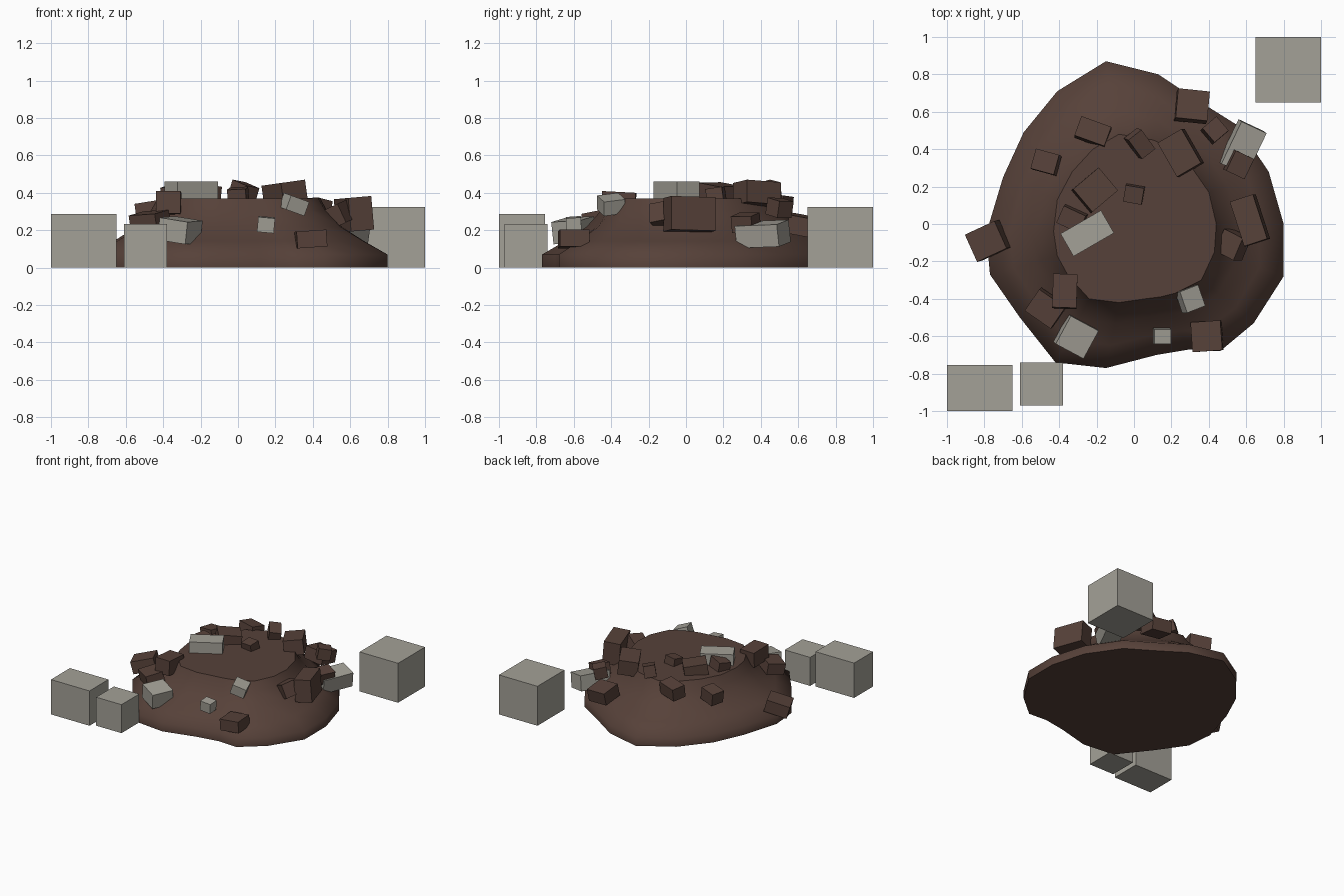
import bpy
import bmesh
import math
from mathutils import Euler, Matrix, Vector

cube = bpy.data.objects.get("Cube")
if cube:
    bpy.data.objects.remove(cube, do_unlink=True)


def make_material(name, color):
    mat = bpy.data.materials.new(name)
    mat.use_nodes = True
    mat.diffuse_color = color
    mat.node_tree.nodes["Principled BSDF"].inputs["Base Color"].default_value = color
    return mat


earth = make_material("earth_brown", (0.094, 0.053, 0.041, 1))
stone = make_material("stone_grey", (0.37, 0.355, 0.31, 1))


def add_object(name, bm, material):
    bmesh.ops.recalc_face_normals(bm, faces=bm.faces)
    mesh = bpy.data.meshes.new(name)
    bm.to_mesh(mesh)
    bm.free()
    mesh.materials.append(material)
    obj = bpy.data.objects.new(name, mesh)
    bpy.context.collection.objects.link(obj)
    return obj


def add_block(name, location, size, material, degrees=(0, 0, 0)):
    """Box turned about its own upright axis first, then tilted."""
    bm = bmesh.new()
    bmesh.ops.create_cube(bm, size=1)
    turn = Euler([math.radians(a) for a in degrees], "ZXY").to_matrix().to_4x4()
    bm.transform(Matrix.Translation(location) @ turn @ Matrix.Diagonal((*size, 1)))
    return add_object(name, bm, material)


# Mound: irregular foot and plateau outlines
foot = [(-.15, .87), (.13, .8), (.31, .68), (.55, .53), (.72, .28), (.8, 0),
        (.8, -.28), (.64, -.53), (.46, -.68), (.3, -.67), (.12, -.7),
        (-.15, -.77), (-.42, -.74), (-.61, -.5), (-.77, -.27), (-.79, -.05),
        (-.7, .25), (-.59, .49), (-.41, .71)]
plateau = [(-.08, .48), (.1, .45), (.19, .41), (.31, .3), (.4, .17), (.44, 0),
           (.43, -.15), (.36, -.3), (.22, -.37), (.14, -.39), (.06, -.4),
           (-.08, -.42), (-.24, -.4), (-.35, -.28), (-.41, -.17), (-.43, -.04),
           (-.41, .13), (-.33, .28), (-.22, .4)]

# Each ring is (spread from plateau to foot, height)
rings = [(1, 0), (1, .07), (.65, .142), (.32, .218), (.1, .305), (0, .37)]
bm = bmesh.new()
loops = []
for spread, height in rings:
    loop = []
    for low, high in zip(foot, plateau):
        point = Vector(high).lerp(Vector(low), spread)
        loop.append(bm.verts.new((point.x, point.y, height)))
    loops.append(loop)
count = len(foot)
for lower, upper in zip(loops, loops[1:]):
    for i in range(count):
        j = (i + 1) % count
        face = bm.faces.new((lower[i], lower[j], upper[j], upper[i]))
        face.smooth = True
for cap in (loops[0], loops[-1]):
    face = bm.faces.new(cap)
    for edge in face.edges:
        edge.smooth = False
add_object("mound", bm, earth)

# Large stone blocks standing on the ground around the mound
add_block("stone_block_front", (-.825, -.877, .143), (.35, .246, .286), stone)
add_block("stone_block_small", (-.495, -.855, .117), (.23, .23, .234), stone)
add_block("stone_block_back", (.825, .825, .162), (.35, .35, .324), stone)

# Earth clods: x, y, z, width, depth, height, pitch, roll, turn in degrees
clods = [
    (-.21, .18, .4, .16, .18, .09, -4, 6, -50),
    (-.33, .03, .39, .13, .1, .1, 6, -8, -25),
    (0, .16, .39, .1, .09, .07, 8, -4, -10),
    (.03, .43, .405, .09, .13, .09, 6, 16, 38),
    (.25, .38, .395, .15, .21, .12, 0, -8, 30),
    (.31, .63, .225, .17, .16, .1, -10, 5, -6),
    (.43, .5, .32, .1, .1, .09, -8, 8, 40),
    (.56, .32, .24, .11, .12, .09, 5, 10, -25),
    (.62, .02, .285, .13, .25, .18, 0, -5, 18),
    (.53, -.11, .28, .12, .13, .11, 0, -25, -25),
    (.39, -.6, .153, .16, .16, .09, 0, -4, 4),
    (-.37, -.36, .345, .13, .18, .12, -3, 0, -2),
    (-.47, -.45, .25, .17, .14, .09, 6, -8, -35),
    (-.78, -.09, .14, .18, .16, .1, 4, -15, 24),
    (-.47, .33, .3, .13, .11, .1, -4, -8, -15),
    (-.22, .49, .34, .17, .11, .1, -8, 0, -20),
]
# Loose stones in the same layout
pebbles = [
    (-.25, -.05, .415, .25, .14, .09, 0, 0, 30),
    (.58, .41, .18, .15, .25, .12, 6, 8, -25),
    (.3, -.4, .338, .11, .12, .08, 0, 20, 20),
    (.15, -.6, .23, .09, .08, .08, 4, 5, 0),
    (-.31, -.6, .2, .17, .17, .12, 6, 6, -28),
]


def scatter(name, pieces, material):
    for i, piece in enumerate(pieces):
        add_block(f"{name}_{i + 1}", piece[:3], piece[3:6], material, piece[6:])


scatter("earth_clod", clods, earth)
scatter("loose_stone", pebbles, stone)
